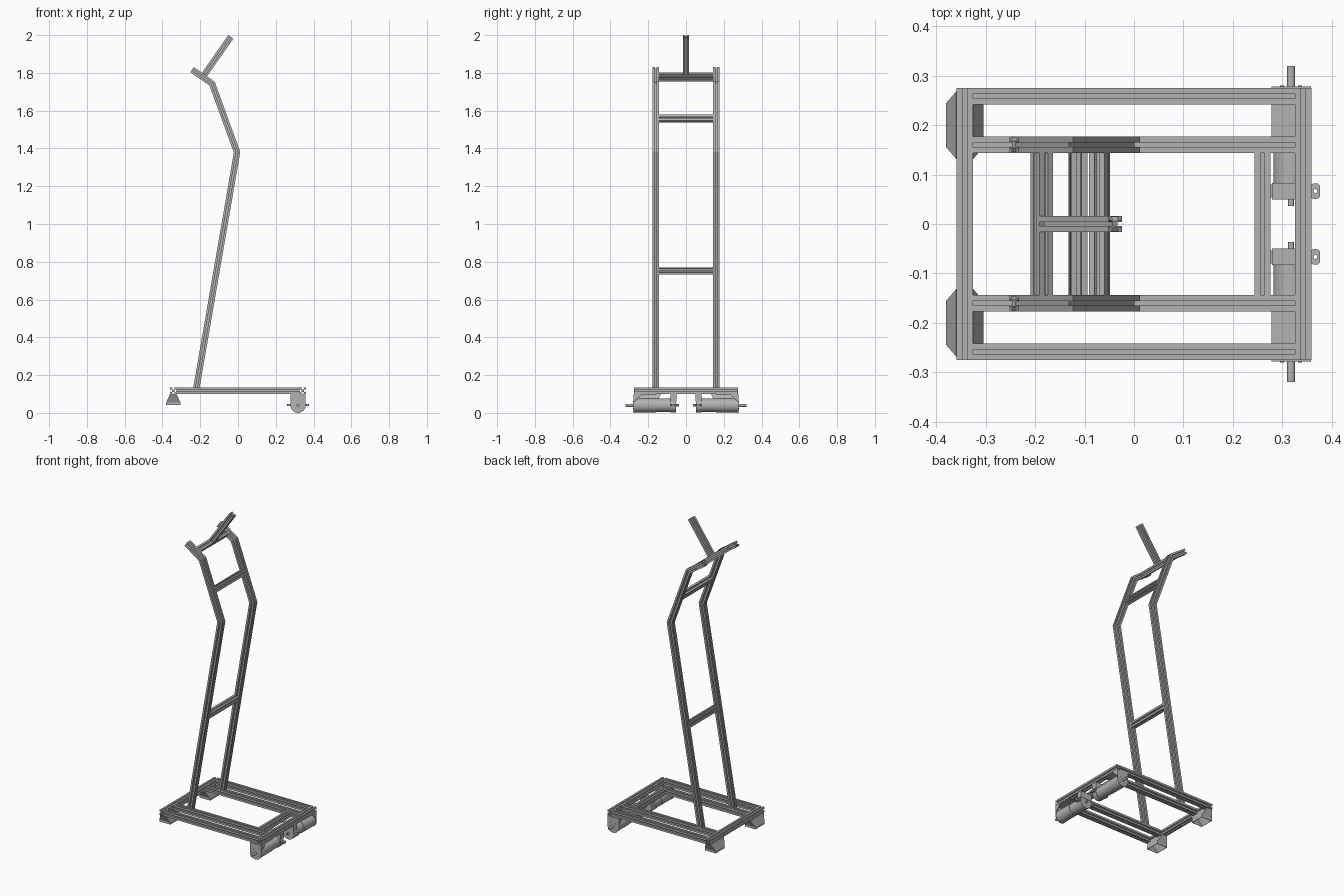
import bpy, bmesh, math
from mathutils import Vector

if "Cube" in bpy.data.objects:
    bpy.data.objects.remove(bpy.data.objects["Cube"])

grey = bpy.data.materials.new("aluminium grey")
grey.use_nodes = True
COLOUR = (0.45, 0.45, 0.45, 1)
grey.diffuse_color = COLOUR
grey.node_tree.nodes["Principled BSDF"].inputs["Base Color"].default_value = COLOUR

H = 0.0165  # half width of the slotted bar


def finish(name, bm, smooth=False):
    bmesh.ops.recalc_face_normals(bm, faces=bm.faces)
    me = bpy.data.meshes.new(name)
    bm.to_mesh(me)
    bm.free()
    me.materials.append(grey)
    ob = bpy.data.objects.new(name, me)
    bpy.context.collection.objects.link(ob)
    if smooth:
        bpy.ops.object.select_all(action='DESELECT')
        ob.select_set(True)
        bpy.context.view_layer.objects.active = ob
        bpy.ops.object.shade_smooth_by_angle(angle=math.radians(35))
    return ob


def loft(bm, rings, caps=True):
    """Skin a list of equal closed rings of points."""
    rows = [[bm.verts.new(p) for p in ring] for ring in rings]
    n = len(rows[0])
    for a, b in zip(rows, rows[1:]):
        for i in range(n):
            bm.faces.new((a[i], a[(i + 1) % n], b[(i + 1) % n], b[i]))
    if caps:
        bm.faces.new(rows[0])
        bm.faces.new(rows[-1])
    return rows


def slot_profile():
    """Square bar section with a T slot in each side."""
    s, t, lip, deep = 0.0045, 0.009, 0.0142, 0.0062
    side = [(-H, H), (-s, H), (-s, lip), (-t, lip), (-s, deep),
            (s, deep), (t, lip), (s, lip), (s, H)]
    pts = []
    for _ in range(4):
        pts += side
        side = [(y, -x) for x, y in side]
    return pts


PROFILE = slot_profile()


def slotted_bar(name, path, side, start_cut=None):
    """Sweep the slotted section along a path, mitred at the bends."""
    path = [Vector(p) for p in path]
    side = Vector(side).normalized()
    norms = [side.cross((b - a).normalized()) for a, b in zip(path, path[1:])]
    rings = []
    for i, p in enumerate(path):
        a, b = norms[max(i - 1, 0)], norms[min(i, len(norms) - 1)]
        n = (a + b).normalized()
        if i == 0 and start_cut:
            n = Vector(start_cut)
        n = n / n.dot(b)
        rings.append([p + side * u + n * v for u, v in PROFILE])
    bm = bmesh.new()
    loft(bm, rings)
    return finish(name, bm)


def prism(name, outline, y0, y1):
    """Extrude an x-z outline along y."""
    bm = bmesh.new()
    loft(bm, [[(x, y, z) for x, z in outline] for y in (y0, y1)])
    return finish(name, bm, True)


def circle(cx, cz, r, n=32, a0=0.0, a1=2 * math.pi, closed=True):
    k = n if closed else n - 1
    return [(cx + r * math.cos(a0 + (a1 - a0) * i / k),
             cz + r * math.sin(a0 + (a1 - a0) * i / k)) for i in range(n)]


def rect(x0, x1, z0, z1):
    return [(x0, z0), (x1, z0), (x1, z1), (x0, z1)]


# Base frame
ZB = 0.117
UP = (0, 0, 1)
for name, x, y in (("rear_base_bar", -0.3425, 0.275), ("front_base_bar", 0.3425, 0.275),
                   ("inner_base_bar", 0.26, 0.144)):
    slotted_bar(name, [(x, -y, ZB), (x, y, ZB)], UP)
for s, label in ((1, "left"), (-1, "right")):
    for part, y in (("outer_rail", 0.2585), ("inner_rail", 0.1605)):
        slotted_bar(f"{label}_{part}", [(-0.326, s * y, ZB), (0.326, s * y, ZB)], UP)

# Bent uprights
BENDS = [Vector(p) for p in ((-0.22, 0, 0.1335), (-0.005, 0, 1.38),
                             (-0.137, 0, 1.743), (-0.243, 0, 1.817))]
for s, label in ((1, "left"), (-1, "right")):
    slotted_bar(f"{label}_upright", [p + Vector((0, s * 0.1605, 0)) for p in BENDS],
                (0, 1, 0), (1, 0, 0))

# Cross bars follow the slope of the uprights
for name, i, f in (("lower_cross_bar", 0, 0.495), ("upper_cross_bar", 1, 0.49),
                   ("handle_cross_bar", 2, 0.47)):
    a, b = BENDS[i], BENDS[i + 1]
    c = a.lerp(b, f)
    slotted_bar(name, [c - Vector((0, 0.144, 0)), c + Vector((0, 0.144, 0))], b - a)

# Tilted mast on the top cross bar
tip = Vector((-0.038, 0, 1.9905))
slotted_bar("tilted_mast", [c + (tip - c).normalized() * H, tip], (0, 1, 0))

# Flared open feet under the rear bar
for s, label in ((1, "left"), (-1, "right")):
    bm = bmesh.new()
    rings = []
    for x, y, z in ((0.0175, 0.068, 0.1), (0.0375, 0.045, 0.055), (0.0375, 0.045, 0.042)):
        rings.append([(-0.3425 + i * x, s * 0.2 + j * y, z)
                      for i, j in ((-1, -1), (1, -1), (1, 1), (-1, 1))])
    rows = loft(bm, rings, caps=False)
    bm.faces.new(rows[0])
    foot = finish(f"{label}_foot", bm)
    shell = foot.modifiers.new("wall", 'SOLIDIFY')
    shell.thickness = 0.004

# Drive motors with brackets
MX, MZ = 0.318, 0.04
for s, label in ((1, "left"), (-1, "right")):
    for part, r, y0, y1 in (("gearbox", 0.038, 0.158, 0.274), ("motor", 0.036, 0.08, 0.158),
                            ("motor_cap", 0.039, 0.052, 0.083), ("axle", 0.008, 0.27, 0.32),
                            ("tail_shaft", 0.006, 0.036, 0.055)):
        prism(f"{label}_{part}", circle(MX, MZ, r), s * y0, s * y1)
    # Rounded end plate and its screws
    plate = circle(MX, MZ, 0.04, 24, math.pi, 2 * math.pi, False) + [(0.358, 0.1), (0.278, 0.1)]
    prism(f"{label}_end_plate", plate, s * 0.273, s * 0.278)
    for k in range(4):
        a = math.pi / 4 + k * math.pi / 2
        spot = circle(MX + 0.026 * math.cos(a), MZ + 0.026 * math.sin(a), 0.004, 12)
        prism(f"{label}_plate_screw_{k + 1}", spot, s * 0.277, s * 0.28)
    prism(f"{label}_bracket_top", rect(0.278, 0.358, 0.096, 0.1), s * 0.16, s * 0.275)
    # Sloped bracket cheeks
    for k, x in enumerate((0.278, 0.354)):
        bm = bmesh.new()
        loft(bm, [[(px, s * y, z) for y, z in ((0.275, 0.098), (0.275, 0.06), (0.25, 0.08), (0.235, 0.098))]
                  for px in (x, x + 0.004)])
        finish(f"{label}_bracket_cheek_{k + 1}", bm)
    # Inner clamp with drilled ears
    prism(f"{label}_clamp_block", rect(0.279, 0.357, 0.06, 0.1), s * 0.05, s * 0.083)
    for e, side in ((1, "front"), (-1, "rear")):
        bm = bmesh.new()
        hole = circle(MX + e * 0.049, s * 0.0665, 0.004, 16)
        outer = []
        for i in range(16):
            a = 2 * math.pi * i / 16
            outer.append((MX + e * 0.049 + max(-0.012, min(0.009, 0.016 * math.cos(a) * e)) * e,
                          s * 0.0665 + 0.016 * math.sin(a)))
        if e < 0:
            outer = [(2 * (MX - 0.049) - x, y) for x, y in outer]
            outer = [(2 * (MX - 0.049) - x, y) for x, y in outer]
        rows = loft(bm, [[(x, y, z) for x, y in o] for o, z in
                         ((hole, 0.036), (outer, 0.036), (outer, 0.046), (hole, 0.046), (hole, 0.036))],
                    caps=False)
        bmesh.ops.remove_doubles(bm, verts=bm.verts, dist=0.00001)
        finish(f"{label}_{side}_clamp_ear", bm)
